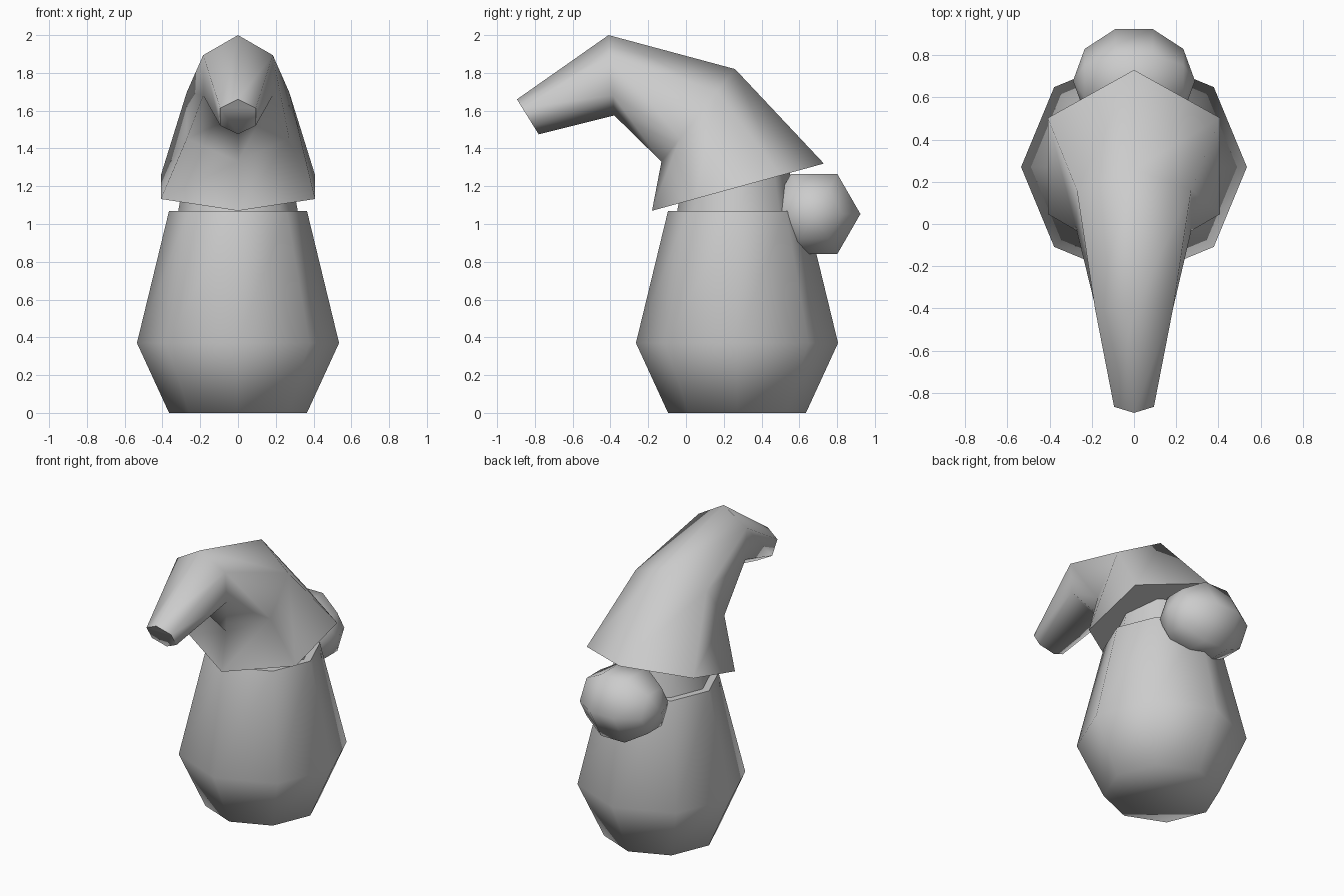
import bpy, bmesh
from math import radians, cos, sin, pi
from mathutils import Vector

if "Cube" in bpy.data.objects:
    bpy.data.objects.remove(bpy.data.objects["Cube"])


def loft(name, rings, sides):
    """Skin rings given as (centre, axis_a, axis_b) and close both ends."""
    bm = bmesh.new()
    loops = []
    for c, a, b in rings:
        loops.append([bm.verts.new(c + a * cos(2 * pi * i / sides) + b * sin(2 * pi * i / sides))
                      for i in range(sides)])
    for lo, hi in zip(loops, loops[1:]):
        for i in range(sides):
            j = (i + 1) % sides
            bm.faces.new((lo[i], lo[j], hi[j], hi[i]))
    bm.faces.new(loops[0][::-1])
    bm.faces.new(loops[-1])
    bmesh.ops.recalc_face_normals(bm, faces=bm.faces)
    me = bpy.data.meshes.new(name)
    bm.to_mesh(me)
    bm.free()
    ob = bpy.data.objects.new(name, me)
    bpy.context.collection.objects.link(ob)
    smooth(ob)
    return ob


def smooth(ob):
    bpy.ops.object.select_all(action='DESELECT')
    ob.select_set(True)
    bpy.context.view_layer.objects.active = ob
    bpy.ops.object.shade_smooth_by_angle(angle=radians(75))


def level_ring(r, z):
    return Vector((0, 0.27, z)), Vector((r, 0, 0)), Vector((0, r, 0))


def tilted_ring(front, back):
    """Regular ring spanning two (y, z) points on the middle plane."""
    f, b = Vector((0, *front)), Vector((0, *back))
    half = (b - f) / 2
    return (f + b) / 2, half, Vector((-half.length, 0, 0))


# Pear-shaped body with an inset tapering neck
loft("body", [level_ring(r, z) for r, z in
              ((0.365, 0), (0.535, 0.37), (0.365, 1.07))], 8)
loft("neck", [level_ring(r, z) for r, z in ((0.32, 1.05), (0.255, 1.4))], 8)

# Six-sided hat bending forward to a blunt tip
loft("hat", [tilted_ring(f, b) for f, b in (
    ((-0.18, 1.07), (0.73, 1.32)),
    ((-0.13, 1.33), (0.26, 1.82)),
    ((-0.38, 1.575), (-0.41, 2.0)),
    ((-0.78, 1.475), (-0.895, 1.66)))], 6)

# Faceted ball at the back, its axis running sideways
bpy.ops.mesh.primitive_uv_sphere_add(segments=6, ring_count=5, radius=0.258,
                                     location=(0, 0.678, 1.053),
                                     rotation=(0, radians(90), 0))
ball = bpy.context.object
ball.name = "back_ball"
ball.scale = (1, 1, 1.12)
smooth(ball)
